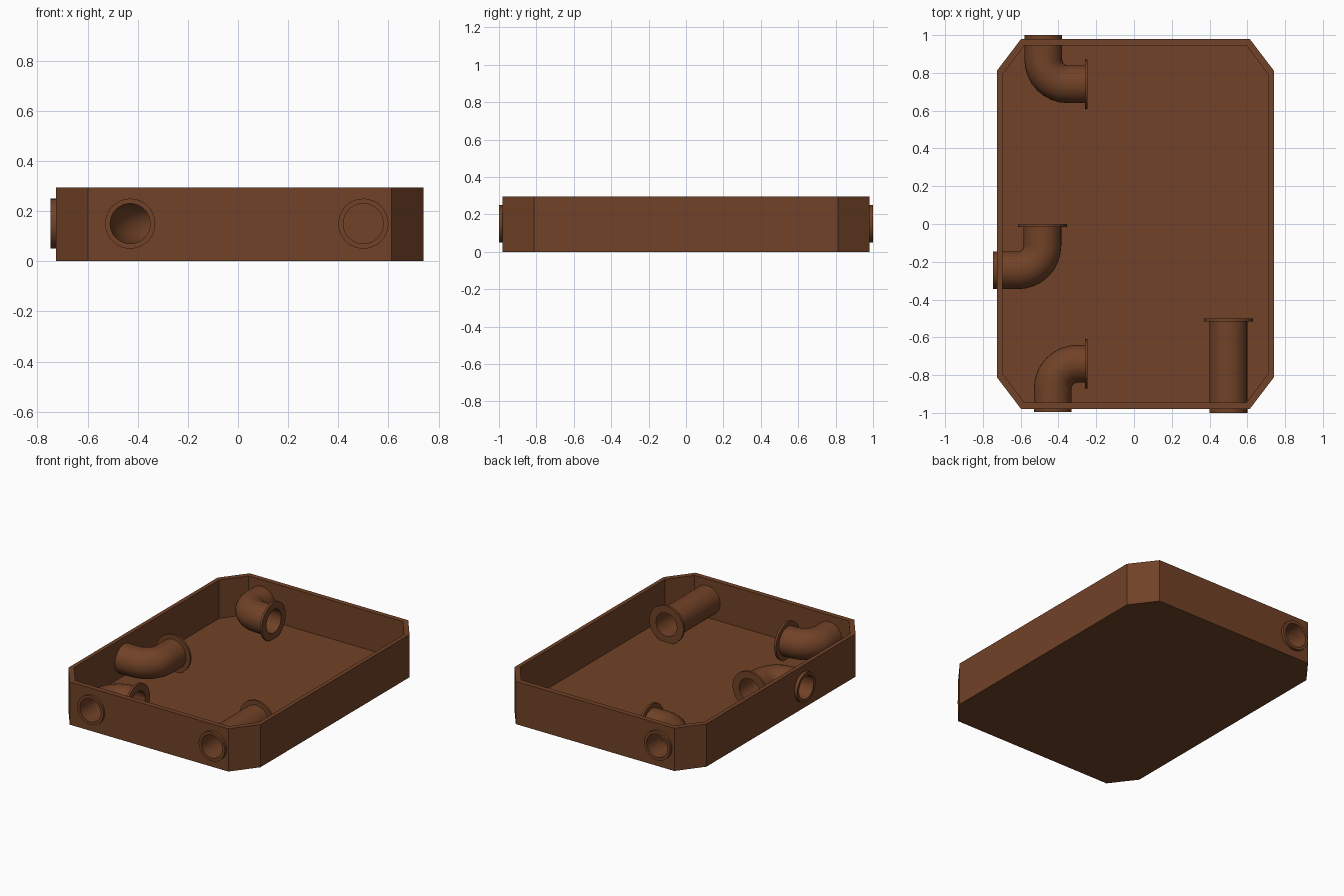
import bpy, bmesh, math
from mathutils import Vector

cube = bpy.data.objects.get("Cube")
if cube:
    bpy.data.objects.remove(cube, do_unlink=True)

UP = Vector((0, 0, 1))
HEIGHT, FLOOR = 0.295, 0.03
AXIS_Z, OUTER, INNER, FLANGE = 0.15, 0.10, 0.08, 0.13
BEND, STEPS, SIDES = 0.13, 8, 32

brown = bpy.data.materials.new("brown")
brown.use_nodes = True
colour = (0.165, 0.054, 0.02, 1)
brown.diffuse_color = colour
bsdf = next(n for n in brown.node_tree.nodes if n.type == 'BSDF_PRINCIPLED')
bsdf.inputs["Base Color"].default_value = colour


def finish(bm, name):
    bmesh.ops.recalc_face_normals(bm, faces=bm.faces[:])
    mesh = bpy.data.meshes.new(name)
    bm.to_mesh(mesh)
    bm.free()
    obj = bpy.data.objects.new(name, mesh)
    bpy.context.collection.objects.link(obj)
    mesh.materials.append(brown)
    return obj


def select_only(obj):
    bpy.ops.object.select_all(action='DESELECT')
    obj.select_set(True)
    bpy.context.view_layer.objects.active = obj


def bridge(bm, a, b):
    for i in range(len(a)):
        j = (i + 1) % len(a)
        bm.faces.new((a[i], a[j], b[j], b[i]))


def octagon(bm, hx, hy, cx, cy, z):
    """Rectangle with clipped corners; cx and cy are where the clips begin."""
    quarter = [(hx, cy), (cx, hy)]
    pts = quarter + [(-x, y) for x, y in quarter[::-1]]
    pts += [(-x, -y) for x, y in pts]
    return [bm.verts.new((x + 0.0075, y, z)) for x, y in pts]


def build_tray():
    bm = bmesh.new()
    outside = (0.7325, 0.98, 0.605, 0.8125)
    inside = (0.705, 0.945, 0.588, 0.79)
    rings = [octagon(bm, *outside, 0), octagon(bm, *outside, HEIGHT),
             octagon(bm, *inside, HEIGHT), octagon(bm, *inside, FLOOR)]
    for a, b in zip(rings, rings[1:]):
        bridge(bm, a, b)
    bm.faces.new(rings[0])
    bm.faces.new(rings[-1])
    return finish(bm, "tray")


def sweep(name, stations):
    """Closed tube skin through (point, direction, radius) stations."""
    bm = bmesh.new()
    rings = []
    for point, along, radius in stations:
        side = along.cross(UP)
        rings.append([bm.verts.new(point + radius * (side * math.cos(t) + UP * math.sin(t)))
                      for t in (math.tau * k / SIDES for k in range(SIDES))])
    for a, b in zip(rings, rings[1:] + rings[:1]):
        bridge(bm, a, b)
    obj = finish(bm, name)
    select_only(obj)
    bpy.ops.object.shade_smooth_by_angle(angle=math.radians(35))
    return obj


def build_pipe(name, start, heading, turn, end):
    """Hollow pipe from the wall, with an optional elbow and an end flange."""
    start = Vector((*start, AXIS_Z))
    end = Vector((*end, AXIS_Z))
    d0 = Vector((*heading, 0))
    d1 = Vector((*turn, 0)) if turn else d0
    path = [(start, d0)]
    if turn:
        corner = start + d0 * (end - start).dot(d0)
        centre = corner - d0 * BEND + d1 * BEND
        for k in range(STEPS + 1):
            t = math.pi / 2 * k / STEPS
            path.append((centre + BEND * (d0 * math.sin(t) - d1 * math.cos(t)),
                         d0 * math.cos(t) + d1 * math.sin(t)))
    lip = end - d1 * 0.015
    stations = [(p, d, OUTER) for p, d in path]
    stations += [(lip, d1, OUTER), (lip, d1, FLANGE), (end, d1, FLANGE), (end, d1, INNER)]
    stations += [(p, d, INNER) for p, d in reversed(path)]
    return sweep(name, stations)


def cut_port(tray, start, heading):
    """Open the wall where a pipe passes through."""
    d = Vector((*heading, 0))
    p = Vector((*start, AXIS_Z)) - d * 0.05
    bpy.ops.mesh.primitive_cylinder_add(vertices=SIDES, radius=0.09, depth=0.16,
                                        location=p + d * 0.08,
                                        rotation=d.to_track_quat('Z', 'Y').to_euler())
    cutter = bpy.context.object
    cutter.hide_render = True
    mod = tray.modifiers.new("port", 'BOOLEAN')
    mod.operation, mod.solver, mod.object = 'DIFFERENCE', 'EXACT', cutter
    select_only(tray)
    bpy.ops.object.modifier_apply(modifier=mod.name)
    bpy.data.objects.remove(cutter, do_unlink=True)


# name, wall end, heading into the tray, direction after the elbow, flange end
PIPES = [
    ("front_elbow_pipe", (-0.43, -0.995), (0, 1), (1, 0), (-0.245, -0.74)),
    ("back_elbow_pipe", (-0.48, 1.0), (0, -1), (1, 0), (-0.245, 0.74)),
    ("side_elbow_pipe", (-0.747, -0.245), (1, 0), (0, 1), (-0.485, 0.0)),
    ("straight_pipe", (0.5, -1.0), (0, 1), None, (0.5, -0.5)),
]

tray = build_tray()
for name, start, heading, turn, end in PIPES:
    cut_port(tray, start, heading)
    build_pipe(name, start, heading, turn, end)
